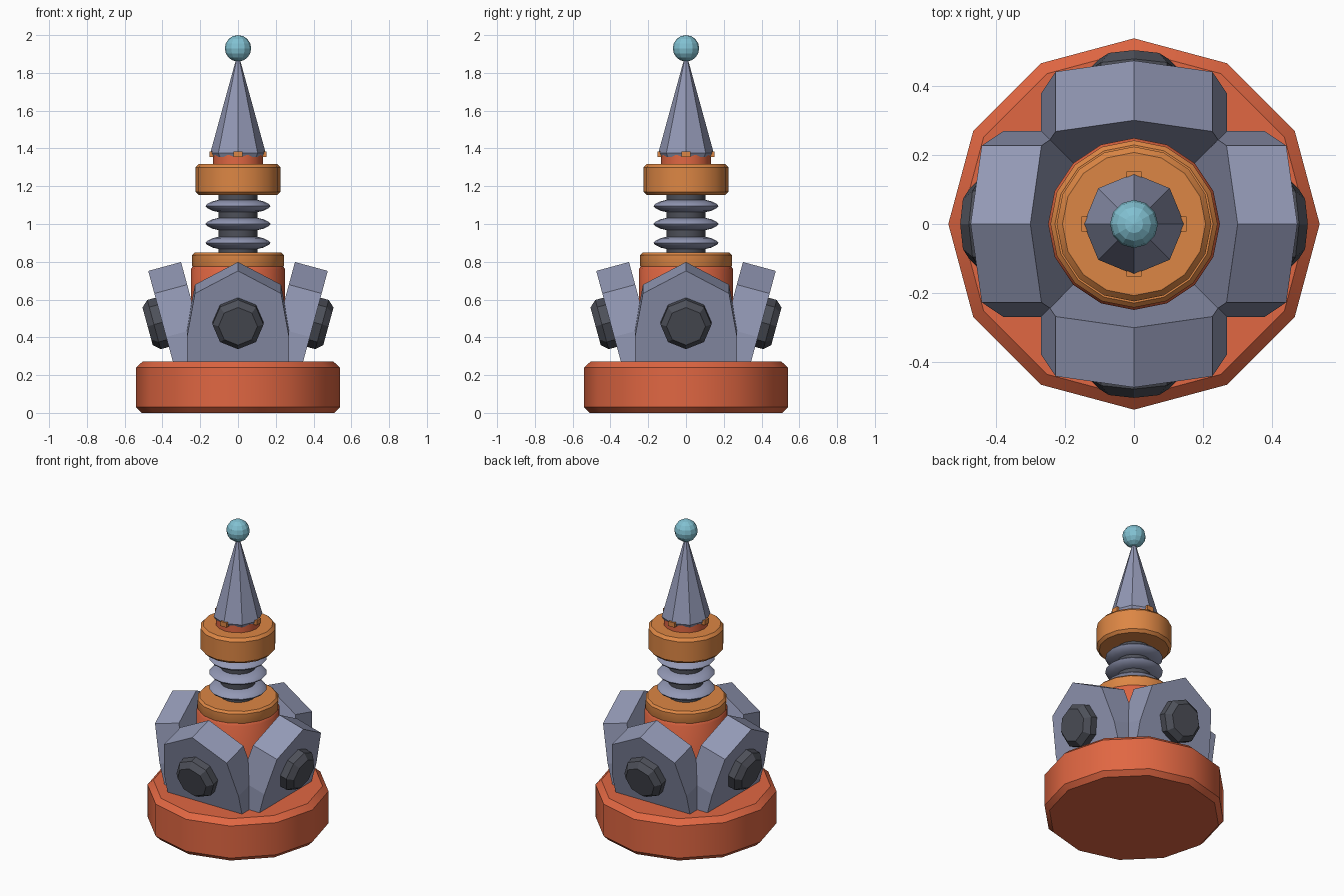
import bpy, bmesh, math
from mathutils import Matrix, Vector

if "Cube" in bpy.data.objects:
    bpy.data.objects.remove(bpy.data.objects["Cube"])


def material(name, rgb):
    m = bpy.data.materials.new(name)
    m.diffuse_color = (*rgb, 1)
    m.use_nodes = True
    m.node_tree.nodes["Principled BSDF"].inputs["Base Color"].default_value = m.diffuse_color
    return m


RED = material("red_orange", (0.75, 0.135, 0.055))
ORANGE = material("orange", (0.72, 0.24, 0.058))
GREY = material("lavender_grey", (0.29, 0.315, 0.46))
DARK = material("dark_grey", (0.075, 0.08, 0.10))
BLUE = material("light_blue", (0.22, 0.53, 0.64))


def finish(name, bm, mat, smooth=None):
    bmesh.ops.recalc_face_normals(bm, faces=bm.faces[:])
    me = bpy.data.meshes.new(name)
    bm.to_mesh(me)
    bm.free()
    me.materials.append(mat)
    ob = bpy.data.objects.new(name, me)
    bpy.context.collection.objects.link(ob)
    if smooth:
        bpy.ops.object.select_all(action='DESELECT')
        ob.select_set(True)
        bpy.context.view_layer.objects.active = ob
        bpy.ops.object.shade_smooth_by_angle(angle=math.radians(smooth))
    return ob


def lathe(name, profile, sides, mat, smooth=None, matrix=None):
    """Closed solid of revolution from (radius, height) pairs."""
    bm = bmesh.new()
    rings = []
    for r, z in profile:
        rings.append([bm.verts.new((r * math.cos(i * math.tau / sides),
                                    r * math.sin(i * math.tau / sides), z))
                      for i in range(sides)])
    for a, b in zip(rings, rings[1:]):
        for i in range(sides):
            j = (i + 1) % sides
            bm.faces.new((a[i], a[j], b[j], b[i]))
    bm.faces.new(rings[0])
    bm.faces.new(rings[-1])
    if matrix:
        bm.transform(matrix)
    return finish(name, bm, mat, smooth)


# base and central body
lathe("base", [(0.51, 0), (0.54, 0.03), (0.54, 0.24), (0.505, 0.272)], 12, RED, 35)
lathe("body", [(0.25, 0.2), (0.25, 0.76), (0.24, 0.775)], 16, RED, 35)
lathe("lower_ring", [(0.24, 0.772), (0.243, 0.78), (0.243, 0.835), (0.23, 0.848)], 16, ORANGE, 35)

# bellows column
lathe("column", [(0.103, 0.84), (0.103, 1.16)], 16, DARK, 35)
for k, z in enumerate((0.90, 1.0, 1.095)):
    lathe(f"bellows_disc_{k + 1}",
          [(0.10, z - 0.033), (0.135, z - 0.025), (0.163, z - 0.011), (0.172, z),
           (0.163, z + 0.011), (0.135, z + 0.025), (0.10, z + 0.033)], 16, GREY, 60)

# upper collar, neck, spike and tip ball
lathe("upper_collar", [(0.208, 1.153), (0.225, 1.17), (0.225, 1.30), (0.208, 1.318)], 16, ORANGE, 35)
lathe("neck", [(0.132, 1.31), (0.132, 1.365)], 16, RED, 35)
lathe("spike", [(0.136, 1.355), (0.147, 1.375), (0.008, 1.88)], 8, GREY)
bm = bmesh.new()
bmesh.ops.create_uvsphere(bm, u_segments=12, v_segments=8, radius=0.07,
                          matrix=Matrix.Translation((0, 0, 1.93)))
finish("tip_ball", bm, BLUE)

# four leaning buttresses, each with a bolt, and four studs under the spike
TILT = math.radians(15.2)
up = Vector((math.sin(TILT), 0, math.cos(TILT)))       # along the outer face
out = Vector((math.cos(TILT), 0, -math.sin(TILT)))     # outer face normal
foot = Vector((0.345, 0, 0.272))
half = [(0.27, -0.08), (0.27, 0.135), (0.228, 0.373)]
outline = half + [(0, 0.497)] + [(-y, s) for y, s in reversed(half)]
for k in range(4):
    turn = Matrix.Rotation(k * math.pi / 2, 4, 'Z')

    bm = bmesh.new()
    outer = [bm.verts.new(foot + up * s + Vector((0, y, 0))) for y, s in outline]
    inner = [bm.verts.new(v.co - out * 0.18) for v in outer]
    bm.faces.new(outer)
    bm.faces.new(inner)
    for i in range(len(outer)):
        j = (i + 1) % len(outer)
        bm.faces.new((outer[i], outer[j], inner[j], inner[i]))
    bm.transform(turn)
    finish(f"buttress_{k + 1}", bm, GREY)

    axes = Matrix((up, Vector((0, 1, 0)), out)).transposed().to_4x4()
    place = turn @ Matrix.Translation(foot + up * 0.215) @ axes
    lathe(f"bolt_{k + 1}", [(0.135, -0.02), (0.135, 0.045), (0.103, 0.08)], 8, DARK, None, place)

    bm = bmesh.new()
    bmesh.ops.create_cube(bm, size=1, matrix=turn @ Matrix.Translation((0.137, 0, 1.37))
                          @ Matrix.Diagonal((0.03, 0.045, 0.03, 1)))
    finish(f"stud_{k + 1}", bm, ORANGE)
